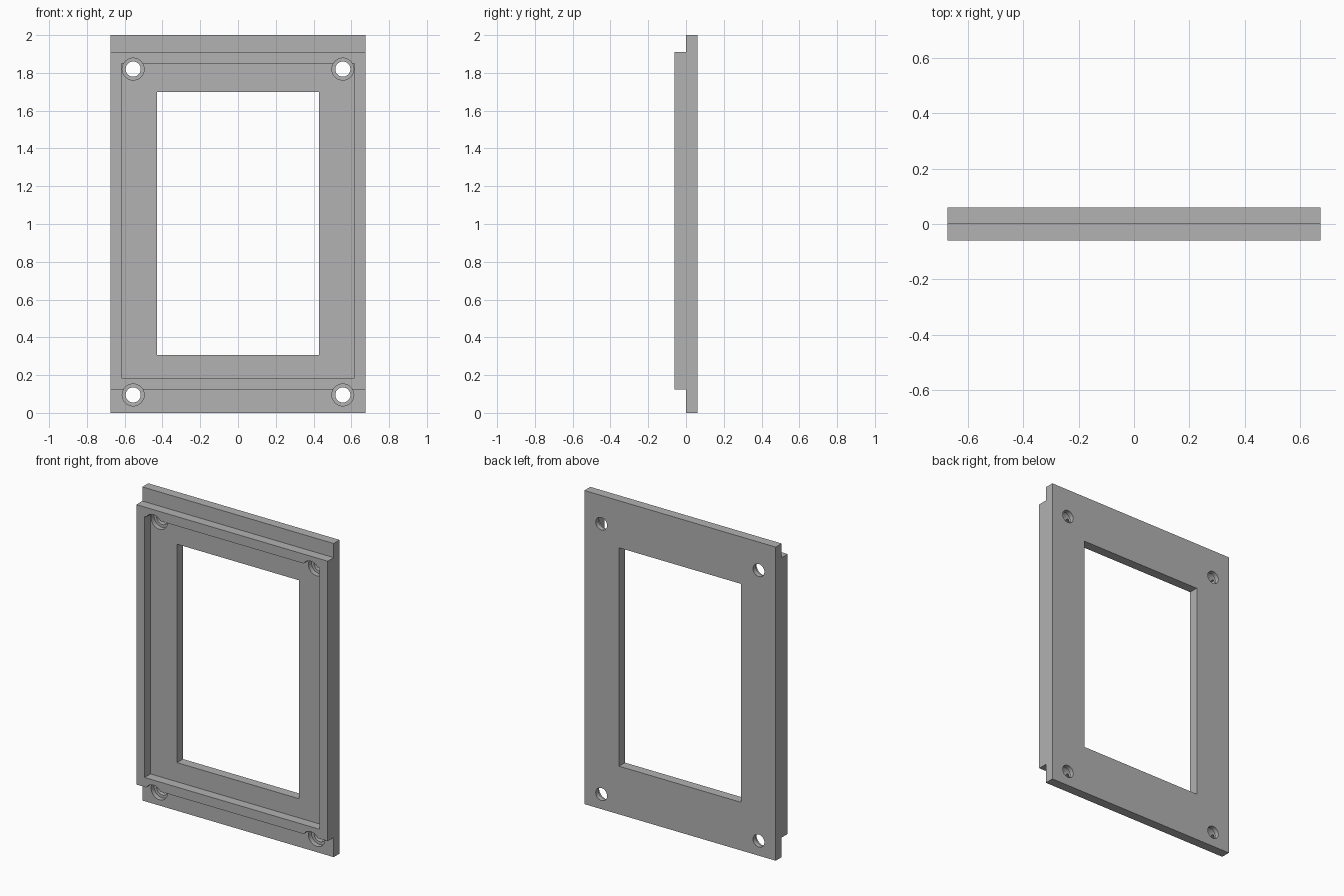
import bpy, bmesh, math
from mathutils import Matrix

if "Cube" in bpy.data.objects:
    bpy.data.objects.remove(bpy.data.objects["Cube"])

W, T = 0.675, 0.06             # half width, layer thickness
HOLES = [(x, z) for x in (-0.555, 0.555) for z in (0.095, 1.82)]

grey = bpy.data.materials.new("grey")
grey.diffuse_color = (0.445, 0.445, 0.445, 1)
grey.use_nodes = True
grey.node_tree.nodes["Principled BSDF"].inputs["Base Color"].default_value = grey.diffuse_color


def add_object(name, bm):
    bmesh.ops.recalc_face_normals(bm, faces=bm.faces)
    mesh = bpy.data.meshes.new(name)
    bm.to_mesh(mesh)
    bm.free()
    mesh.materials.append(grey)
    obj = bpy.data.objects.new(name, mesh)
    bpy.context.collection.objects.link(obj)
    return obj


def box(name, x0, x1, y0, y1, z0, z1):
    bm = bmesh.new()
    m = Matrix.Translation(((x0 + x1) / 2, (y0 + y1) / 2, (z0 + z1) / 2)) \
        @ Matrix.Diagonal((x1 - x0, y1 - y0, z1 - z0, 1))
    bmesh.ops.create_cube(bm, size=1, matrix=m)
    return add_object(name, bm)


def rods(name, radius, y0, y1):
    # one cylinder along y at every screw position
    bm = bmesh.new()
    for x, z in HOLES:
        m = Matrix.Translation((x, (y0 + y1) / 2, z)) @ Matrix.Rotation(math.pi / 2, 4, 'X')
        bmesh.ops.create_cone(bm, cap_ends=True, segments=48, radius1=radius,
                              radius2=radius, depth=y1 - y0, matrix=m)
    return add_object(name, bm)


# stepped side profile (y, z) swept across the width: back plate plus raised front
profile = [(T, 0), (T, 2), (0, 2), (0, 1.91), (-T, 1.91), (-T, 0.125), (0, 0.125), (0, 0)]
bm = bmesh.new()
face = bm.faces.new([bm.verts.new((-W, y, z)) for y, z in profile])
ext = bmesh.ops.extrude_face_region(bm, geom=[face])
bmesh.ops.translate(bm, vec=(2 * W, 0, 0),
                    verts=[g for g in ext["geom"] if isinstance(g, bmesh.types.BMVert)])
frame = add_object("mounting_frame", bm)

# recess, window, counterbores and screw holes
cutters = [
    box("recess_cutter", -0.617, 0.617, -0.2, 0, 0.185, 1.85),
    box("window_cutter", -0.43, 0.43, -0.2, 0.2, 0.307, 1.70),
    rods("counterbore_cutter", 0.058, -0.2, 0.03),
    rods("screw_hole_cutter", 0.04, -0.2, 0.2),
]
bpy.context.view_layer.objects.active = frame
for cutter in cutters:
    cutter.hide_render = True
    mod = frame.modifiers.new(cutter.name, 'BOOLEAN')
    mod.operation, mod.solver, mod.object = 'DIFFERENCE', 'EXACT', cutter
    bpy.ops.object.modifier_apply(modifier=mod.name)
    bpy.data.objects.remove(cutter)

frame.select_set(True)
bpy.ops.object.shade_smooth_by_angle(angle=math.radians(30))
